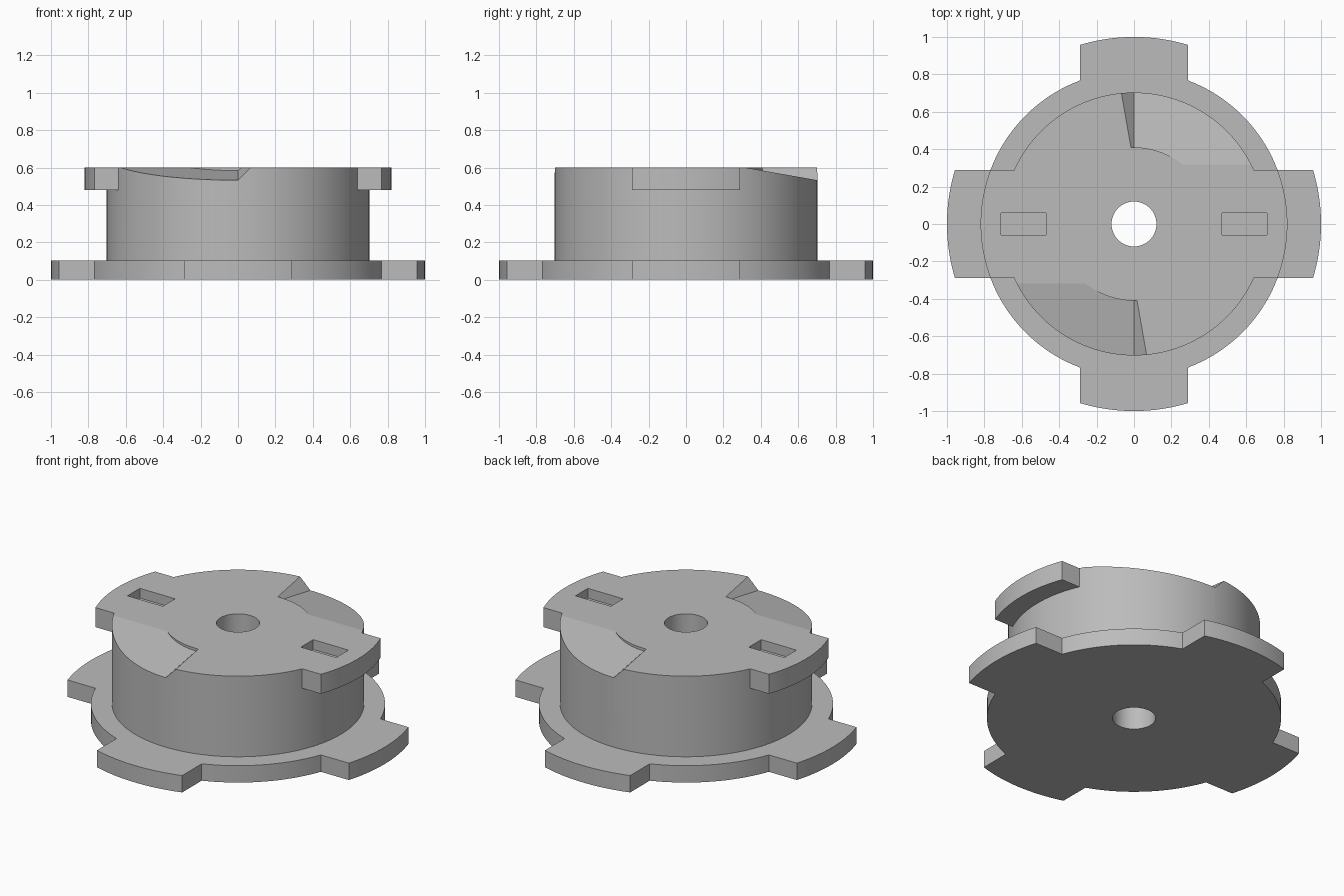
import bpy, bmesh
from math import asin, sin, cos, pi, tan, radians, tau
from mathutils import Matrix

if "Cube" in bpy.data.objects:
    bpy.data.objects.remove(bpy.data.objects["Cube"])

TOP, FLANGE_TOP, LUG_BOTTOM = 0.6, 0.104, 0.48
DRUM_R, FLANGE_R, TAB_R, HALF_TAB = 0.703, 0.82, 1.0, 0.29

grey = bpy.data.materials.new("light grey")
grey.use_nodes = True
colour = (0.5, 0.5, 0.5, 1)
grey.diffuse_color = colour
grey.node_tree.nodes["Principled BSDF"].inputs["Base Color"].default_value = colour


def link(name, bm):
    bmesh.ops.recalc_face_normals(bm, faces=bm.faces)
    mesh = bpy.data.meshes.new(name)
    bm.to_mesh(mesh)
    bm.free()
    mesh.materials.append(grey)
    obj = bpy.data.objects.new(name, mesh)
    bpy.context.collection.objects.link(obj)
    return obj


def prism(name, outline, z0, z1):
    bm = bmesh.new()
    face = bm.faces.new([bm.verts.new((x, y, z0)) for x, y in outline])
    out = bmesh.ops.extrude_face_region(bm, geom=[face])
    verts = [v for v in out["geom"] if isinstance(v, bmesh.types.BMVert)]
    bmesh.ops.translate(bm, verts=verts, vec=(0, 0, z1 - z0))
    return link(name, bm)


def arc(r, a, b, n):
    return [(r * cos(a + (b - a) * i / n), r * sin(a + (b - a) * i / n)) for i in range(n + 1)]


def disc(name, r, z0, z1, n=128):
    return prism(name, arc(r, 0, tau, n)[:-1], z0, z1)


def combine(target, tool, operation):
    mod = target.modifiers.new(operation, "BOOLEAN")
    mod.operation, mod.solver, mod.object = operation, "EXACT", tool
    bpy.context.view_layer.objects.active = target
    bpy.ops.object.modifier_apply(modifier=mod.name)
    bpy.data.objects.remove(tool)


# Base flange outline: disc with four wide tabs
outline = []
tab_a, root_a = asin(HALF_TAB / TAB_R), asin(HALF_TAB / FLANGE_R)
for k in range(4):
    q = k * pi / 2
    outline += arc(TAB_R, q - tab_a, q + tab_a, 16)
    outline += arc(FLANGE_R, q + root_a, q + pi / 2 - root_a, 20)
hub = prism("locking_hub", outline, 0, FLANGE_TOP)

# Drum
combine(hub, disc("drum", DRUM_R, FLANGE_TOP / 2, TOP), "UNION")

# Two locking lugs at the top of the drum
for q in (0, pi):
    s = cos(q)
    lug = arc(FLANGE_R, q - root_a, q + root_a, 20) + [(0.5 * s, HALF_TAB * s), (0.5 * s, -HALF_TAB * s)]
    combine(hub, prism("lug", lug, LUG_BOTTOM, TOP), "UNION")

# Two sloping ramps with a slanted stop, outside the raised centre
slope, ramp_start, above = tan(radians(10)), -0.317, 0.7
for q in (0, pi):
    bm = bmesh.new()
    for y in (-0.2, -0.9):
        z = TOP + (y - ramp_start) * slope
        for p in ((-0.9, y, z), (0, y, z), (above - z, y, above), (-0.9, y, above)):
            bm.verts.new(p)
    bmesh.ops.convex_hull(bm, input=bm.verts)
    bmesh.ops.dissolve_limit(bm, angle_limit=0.01, verts=bm.verts, edges=bm.edges)
    bmesh.ops.rotate(bm, verts=bm.verts, matrix=Matrix.Rotation(q, 3, "Z"))
    ramp = link("ramp_cutter", bm)
    combine(ramp, disc("centre_cutter", 0.41, 0.3, 0.9), "DIFFERENCE")
    combine(hub, ramp, "DIFFERENCE")

# Shallow slots in the lugs
for s in (-1, 1):
    corners = [(0.47 * s, -0.06), (0.71 * s, -0.06), (0.71 * s, 0.06), (0.47 * s, 0.06)]
    combine(hub, prism("slot_cutter", corners, TOP - 0.06, above), "DIFFERENCE")

# Central through hole
combine(hub, disc("hole_cutter", 0.12, -0.1, 0.9, 64), "DIFFERENCE")

bpy.ops.object.select_all(action="DESELECT")
hub.select_set(True)
bpy.context.view_layer.objects.active = hub
bpy.ops.object.shade_smooth_by_angle(angle=radians(8))
